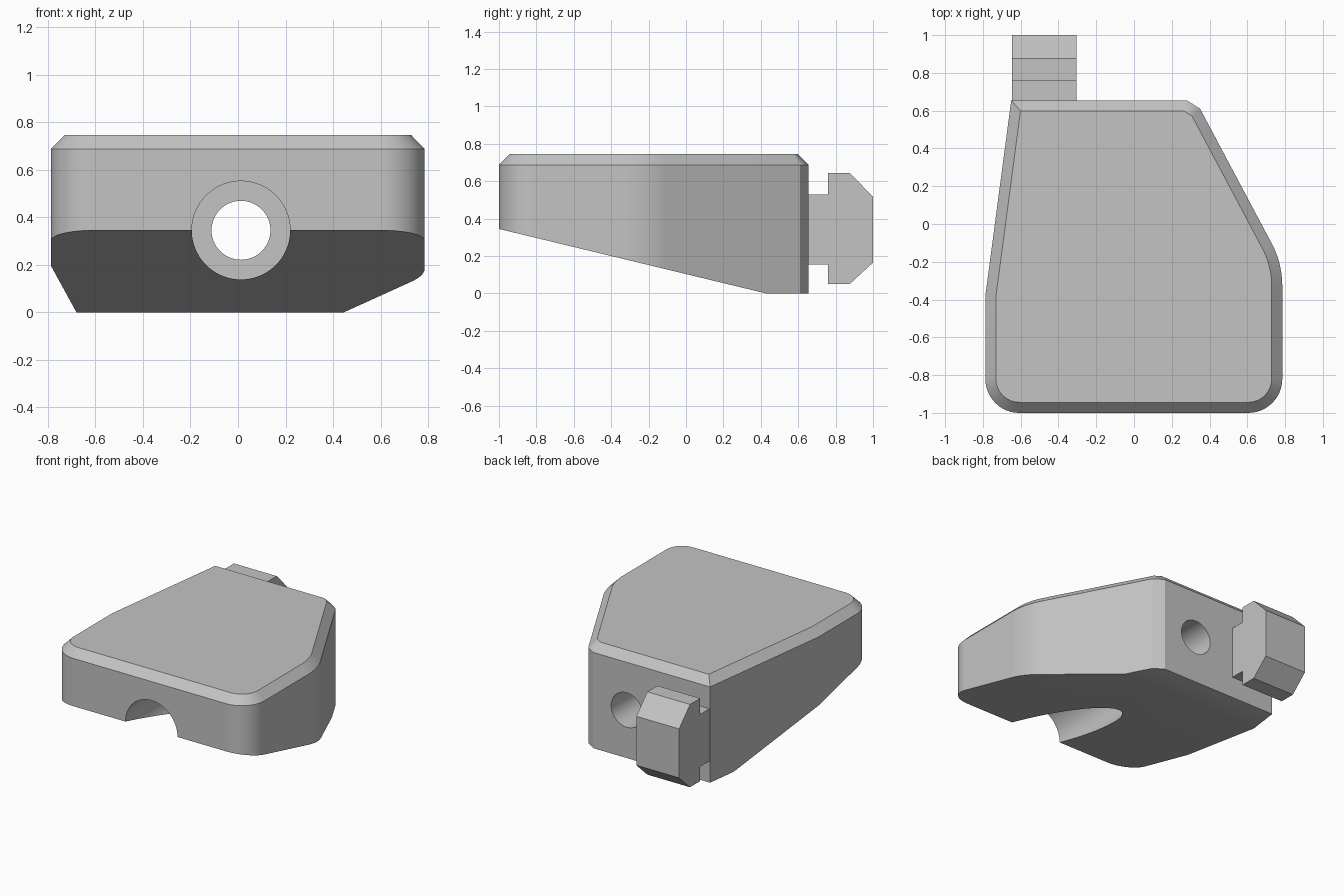
import bpy, bmesh, math
from mathutils import Vector, Matrix

cube = bpy.data.objects.get("Cube")
if cube:
    bpy.data.objects.remove(cube, do_unlink=True)

grey = bpy.data.materials.new("plain_grey")
grey.use_nodes = True
grey.diffuse_color = (0.55, 0.55, 0.55, 1)
for node in grey.node_tree.nodes:
    if node.type == 'BSDF_PRINCIPLED':
        node.inputs["Base Color"].default_value = grey.diffuse_color


def make_object(name, bm):
    bmesh.ops.recalc_face_normals(bm, faces=bm.faces)
    mesh = bpy.data.meshes.new(name)
    bm.to_mesh(mesh)
    bm.free()
    mesh.materials.append(grey)
    obj = bpy.data.objects.new(name, mesh)
    bpy.context.collection.objects.link(obj)
    return obj


def loft(rings):
    """Closed solid through rings of equal length."""
    bm = bmesh.new()
    loops = [[bm.verts.new(p) for p in ring] for ring in rings]
    n = len(loops[0])
    for a, b in zip(loops, loops[1:]):
        for i in range(n):
            j = (i + 1) % n
            bm.faces.new((a[i], a[j], b[j], b[i]))
    bm.faces.new(loops[0])
    bm.faces.new(loops[-1])
    return bm


def rounded(corners, steps=12):
    """Polygon with the given (x, y, radius) corners rounded off."""
    out = []
    for i, (x, y, r) in enumerate(corners):
        p = Vector((x, y))
        if r == 0:
            out.append(p)
            continue
        a = (Vector(corners[i - 1][:2]) - p).normalized()
        b = (Vector(corners[(i + 1) % len(corners)][:2]) - p).normalized()
        half = a.angle(b) / 2
        centre = p + (a + b).normalized() * r / math.sin(half)
        start = p + a * r / math.tan(half) - centre
        for k in range(steps + 1):
            turn = Matrix.Rotation((math.pi - 2 * half) * k / steps, 2)
            out.append(centre + turn @ start)
    return out


def inset(poly, d):
    """Mitred inward offset of a counter-clockwise polygon."""
    out = []
    for i, p in enumerate(poly):
        e = (p - poly[i - 1]).normalized()
        f = (poly[(i + 1) % len(poly)] - p).normalized()
        m, n = Vector((-e.y, e.x)), Vector((-f.y, f.x))
        out.append(p + (m + n) * d / (1 + m.dot(n)))
    return out


def cylinder(name, radius, start, end):
    start, end = Vector(start), Vector(end)
    axis = end - start
    bm = bmesh.new()
    bmesh.ops.create_cone(bm, cap_ends=True, segments=72, radius1=radius,
                          radius2=radius, depth=axis.length)
    turn = axis.to_track_quat('Z', 'Y').to_matrix().to_4x4()
    bm.transform(Matrix.Translation((start + end) / 2) @ turn)
    return make_object(name, bm)


# Body: tapered outline with a chamfered top
TOP, SHOULDER, CHAMFER = 0.745, 0.688, 0.056
outline = rounded([(-0.787, -1, 0.18), (0.785, -1, 0.18), (0.785, -0.208, 0.48),
                   (0.35, 0.61, 0), (0.28, 0.655, 0), (-0.65, 0.655, 0),
                   (-0.787, -0.38, 0)])
rim = inset(outline, CHAMFER)
bm = loft([[(p.x, p.y, 0) for p in outline],
           [(p.x, p.y, SHOULDER) for p in outline],
           [(p.x, p.y, TOP) for p in rim]])

# Sloping underside
SLOPE_Y, SLOPE = 0.43, 0.2413
down = Vector((0, -SLOPE, -1)).normalized()
cut = bmesh.ops.bisect_plane(bm, geom=bm.verts[:] + bm.edges[:] + bm.faces[:],
                             plane_co=(0, SLOPE_Y, 0), plane_no=down, clear_outer=True)
bmesh.ops.holes_fill(bm, edges=[g for g in cut["geom_cut"] if isinstance(g, bmesh.types.BMEdge)])
body = make_object("body", bm)

# Cutters: stepped bore from front to back and two round pockets below
BX, BZ, BR = 0.0125, 0.345, 0.207
cutters = [cylinder("counterbore_cutter", BR, (BX, -1.5, BZ), (BX, 0.35, BZ)),
           cylinder("through_hole_cutter", 0.124, (BX, -1.4, BZ), (BX, 1.2, BZ))]
for side, x in (("right", -0.473), ("left", 0.498)):
    cutters.append(cylinder(side + "_pocket_cutter", 0.23, (x, -0.718, -0.3), (x, -0.718, 0.6)))

# Cutter that rounds the thin lip where the counterbore breaks the underside
LIP = 0.023
reach = LIP - 0.0005
rings = []
for deg in range(-105, 106, 5):
    t = math.radians(deg)
    inward = Vector((-math.sin(t), 0, math.cos(t)))
    c = Vector((BX, 0, BZ)) - inward * (BR + reach)
    c.y = SLOPE_Y - (c.z - reach * math.hypot(1, SLOPE)) / SLOPE
    span = inward.angle(down)
    side = (down - inward * inward.dot(down)).normalized()
    arc = [c + LIP * (inward * math.cos(span * k / 14) + side * math.sin(span * k / 14))
           for k in range(15)]
    line = [arc[0] + inward * 0.02] + arc + [arc[-1] + down * 0.02]
    rings.append(line + [Vector((p.x, -1.5, p.z)) for p in reversed(line)])
cutters.append(make_object("lip_cutter", loft(rings)))

bpy.context.view_layer.objects.active = body
for cutter in cutters:
    cutter.hide_render = True
    mod = body.modifiers.new("cut", 'BOOLEAN')
    mod.operation, mod.solver, mod.object = 'DIFFERENCE', 'EXACT', cutter
    bpy.ops.object.modifier_apply(modifier=mod.name)
    bpy.data.objects.remove(cutter, do_unlink=True)

# Rear rail foot: neck and chamfered head extruded sideways
profile = [(0.64, 0.155), (0.76, 0.155), (0.76, 0.05), (0.875, 0.05), (1, 0.165),
           (1, 0.517), (0.875, 0.645), (0.76, 0.645), (0.76, 0.53), (0.64, 0.53)]
make_object("rail_foot", loft([[(x, y, z) for y, z in profile] for x in (-0.645, -0.305)]))

# Smooth the rounded parts of the body, keeping edges crisp
for obj in bpy.context.selected_objects:
    obj.select_set(False)
body.select_set(True)
bpy.context.view_layer.objects.active = body
bpy.ops.object.shade_smooth_by_angle(angle=math.radians(25))
weighted = body.modifiers.new("even_shading", 'WEIGHTED_NORMAL')
weighted.keep_sharp = True
